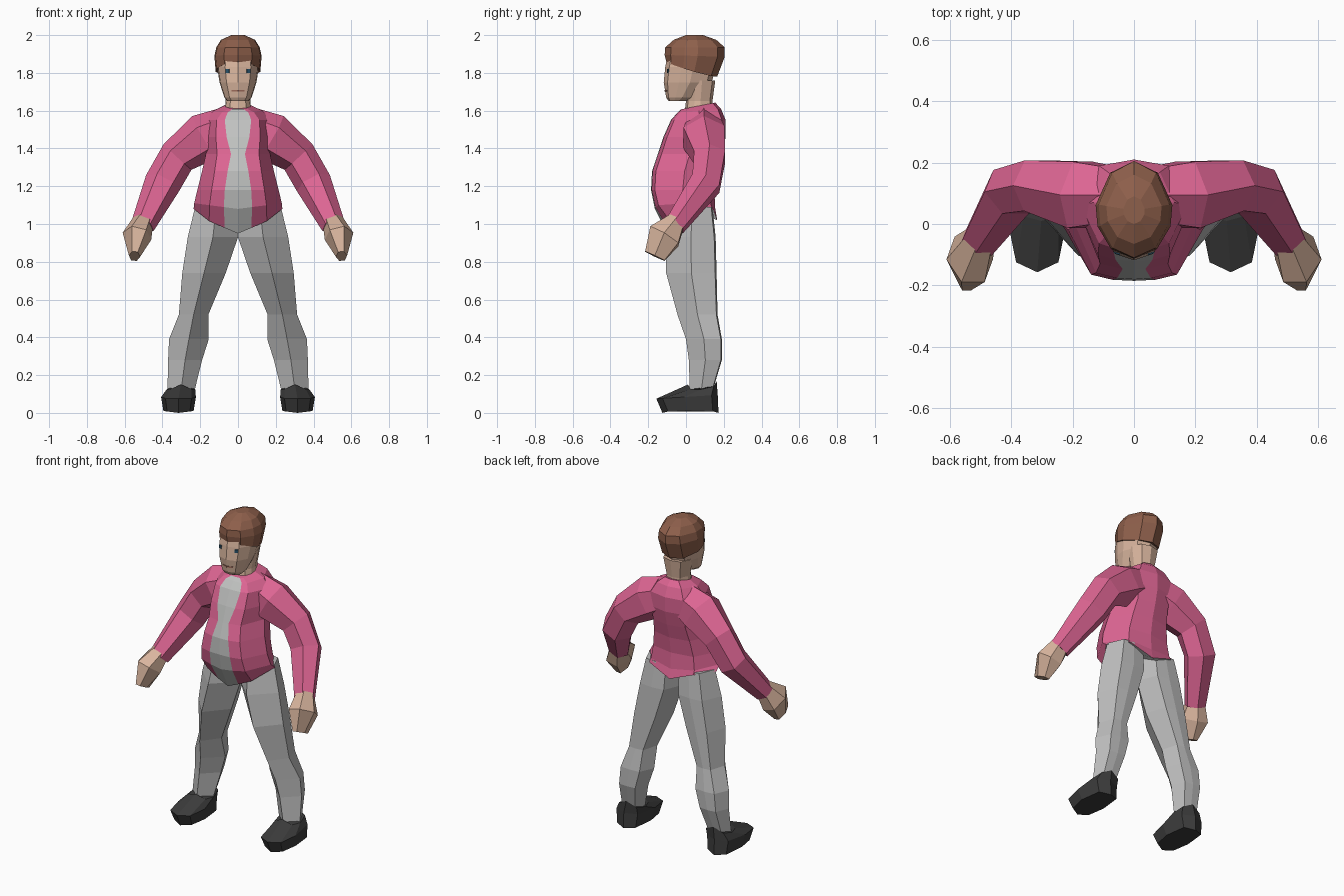
import bpy
import bmesh
import math
from mathutils import Vector, Matrix

cube = bpy.data.objects.get("Cube")
if cube:
    bpy.data.objects.remove(cube, do_unlink=True)


def material(name, r, g, b):
    mat = bpy.data.materials.new(name)
    mat.use_nodes = True
    mat.diffuse_color = (r, g, b, 1)
    mat.node_tree.nodes["Principled BSDF"].inputs["Base Color"].default_value = (r, g, b, 1)
    return mat


PINK = material("jacket pink", 0.72, 0.13, 0.29)
GREY = material("trouser grey", 0.52, 0.52, 0.52)
SHIRT = material("shirt light grey", 0.53, 0.54, 0.53)
SKIN = material("skin", 0.69, 0.46, 0.34)
HAIR = material("hair brown", 0.27, 0.115, 0.07)
SHOE = material("shoe charcoal", 0.045, 0.045, 0.045)
EYE = material("eye blue", 0.02, 0.08, 0.14)
LIP = material("lip brown", 0.33, 0.14, 0.10)


def finish(name, bm, mats):
    bmesh.ops.recalc_face_normals(bm, faces=bm.faces)
    mesh = bpy.data.meshes.new(name)
    bm.to_mesh(mesh)
    bm.free()
    for mat in mats:
        mesh.materials.append(mat)
    obj = bpy.data.objects.new(name, mesh)
    bpy.context.collection.objects.link(obj)
    return obj


def skin_rings(name, rings, mats, rule=None):
    """Join rings of points into a closed, flat-faced body."""
    bm = bmesh.new()
    loops = [[bm.verts.new(p) for p in ring] for ring in rings]
    n = len(loops[0])
    for a, b in zip(loops, loops[1:]):
        for i in range(n):
            j = (i + 1) % n
            face = bm.faces.new((a[i], a[j], b[j], b[i]))
            if rule:
                face.material_index = rule(i, n)
    bm.faces.new(loops[0])
    cap = bm.faces.new(loops[-1])
    cap.material_index = len(mats) - 1
    return finish(name, bm, mats)


def level_ring(half, z, w, front, back, xc=0, tilt=0, sag=0, side=1):
    """Ring around z from a half outline of (width, depth) fractions."""
    outline = half + [(-x, y) for x, y in half[-2:0:-1]]
    return [(side * (xc + x * w), front + y * (back - front),
             z + tilt * (y - 0.5) + sag * abs(x)) for x, y in outline]


def tube(name, stations, mat, side, sides=6):
    """Tube through stations of (x, y, z, outward radius, depth radius)."""
    centres = [Vector(s[:3]) for s in stations]
    rings = []
    for i, (c, s) in enumerate(zip(centres, stations)):
        along = (centres[min(i + 1, len(centres) - 1)] - centres[max(i - 1, 0)]).normalized()
        depth = Vector((0, 1, 0))
        depth = (depth - along * depth.dot(along)).normalized()
        out = depth.cross(along)
        ring = []
        for k in range(sides):
            a = math.tau * k / sides
            p = c + out * (s[3] * math.cos(a)) + depth * (s[4] * math.sin(a))
            ring.append((side * p.x, p.y, p.z))
        rings.append(ring)
    skin_rings(name, rings, [mat])


def plate(name, x, y, z, width, height, mat, side):
    """Thin painted detail lying on the slanted face front."""
    bm = bmesh.new()
    bmesh.ops.create_cube(bm, size=1)
    place = (Matrix.Translation((side * x, y, z)) @ Matrix.Rotation(side * 0.33, 4, "Z")
             @ Matrix.Diagonal((width, 0.008, height, 1)))
    bmesh.ops.transform(bm, matrix=place, verts=bm.verts)
    finish(name, bm, [mat])


# Jacket body with the shirt showing as a strip down the front
rings = []
for z, w, front, back, strip, tilt, sag in [
        (1.625, 0.075, -0.025, 0.155, 0.03, 0.035, 0),
        (1.60, 0.13, -0.045, 0.185, 0.055, 0.02, 0),
        (1.55, 0.175, -0.08, 0.21, 0.07, 0, 0),
        (1.46, 0.18, -0.12, 0.21, 0.06, 0, 0),
        (1.37, 0.17, -0.15, 0.19, 0.037, 0, 0),
        (1.28, 0.19, -0.18, 0.165, 0.055, 0, 0),
        (1.18, 0.215, -0.185, 0.15, 0.07, 0, 0),
        (1.08, 0.232, -0.165, 0.155, 0.075, 0, 0.03),
        (0.985, 0.235, -0.10, 0.165, 0.07, 0.07, 0.095)]:
    half = [(0, 0), (strip / w, 0.01), (0.65, 0.06), (1, 0.5), (0.65, 0.93), (0, 1)]
    rings.append(level_ring(half, z, w, front, back, tilt=tilt, sag=sag))
skin_rings("jacket", rings, [PINK, SHIRT, GREY],
           lambda i, n: 1 if i in (0, n - 1) else 0)

# Neck, head and hair
ROUND = [(0, 0), (0.62, 0.08), (0.95, 0.32), (1, 0.55), (0.7, 0.9), (0, 1)]
skin_rings("neck", [level_ring(ROUND, *s) for s in [
    (1.57, 0.075, -0.01, 0.14), (1.65, 0.065, 0.0, 0.14), (1.76, 0.085, 0.0, 0.155)]], [SKIN])
skin_rings("head", [level_ring(ROUND, *s) for s in [
    (1.65, 0.055, -0.092, 0.0), (1.67, 0.072, -0.105, 0.05), (1.75, 0.098, -0.118, 0.135),
    (1.83, 0.11, -0.11, 0.16), (1.93, 0.095, -0.09, 0.16)]], [SKIN])
CROWN = [(0, 0), (0.6, 0.1), (0.95, 0.33), (1, 0.55), (0.62, 0.88), (0, 1)]
skin_rings("hair", [level_ring(CROWN, *s, tilt=t, sag=g) for s, t, g in [
    ((1.82, 0.118, -0.105, 0.165), -0.08, -0.01), ((1.89, 0.125, -0.113, 0.205), -0.01, 0),
    ((1.935, 0.115, -0.11, 0.205), 0, 0), ((1.975, 0.09, -0.065, 0.16), 0, 0),
    ((2.0, 0.035, 0.0, 0.09), 0, 0)]], [HAIR])

LEG = [(0, 0), (1, 0.5), (0.62, 0.97), (0, 1)]
FOOT = [(0, 0), (0.75, 0.1), (1, 0.45), (0.8, 0.9), (0, 1)]
for label, side in (("left", 1), ("right", -1)):
    # Face details
    plate(label + "_eye", 0.055, -0.094, 1.81, 0.021, 0.02, EYE, side)
    plate(label + "_mouth_half", 0.017, -0.1045, 1.705, 0.036, 0.008, LIP, side)

    # Sleeve and hand
    tube(label + "_sleeve", [
        (0.05, 0.095, 1.515, 0.108, 0.10),
        (0.175, 0.095, 1.46, 0.13, 0.125),
        (0.32, 0.125, 1.355, 0.10, 0.095),
        (0.40, 0.105, 1.215, 0.097, 0.09),
        (0.505, -0.06, 0.99, 0.064, 0.06)], PINK, side)
    tube(label + "_hand", [
        (0.50, -0.045, 1.02, 0.055, 0.05),
        (0.535, -0.115, 0.935, 0.078, 0.10),
        (0.548, -0.165, 0.83, 0.03, 0.065)], SKIN, side)

    # Trouser leg with one ridge down the front
    skin_rings(label + "_leg", [
        level_ring(LEG, z, w, front, back, xc=xc, side=side)
        for z, xc, w, front, back in [
            (1.09, 0.115, 0.112, -0.07, 0.14),
            (0.93, 0.133, 0.133, -0.105, 0.157),
            (0.74, 0.18, 0.115, -0.105, 0.162),
            (0.52, 0.235, 0.078, -0.045, 0.167),
            (0.39, 0.26, 0.105, 0.0, 0.19),
            (0.28, 0.28, 0.09, 0.015, 0.19),
            (0.13, 0.30, 0.073, 0.02, 0.145)]], [GREY])

    # Shoe, with a raised tongue and heel
    skin_rings(label + "_shoe", [
        level_ring(FOOT, z, w, front, back, xc=xc, side=side, tilt=tilt, sag=sag)
        for z, xc, w, front, back, tilt, sag in [
            (0.0, 0.315, 0.08, -0.125, 0.172, 0, 0.01),
            (0.085, 0.315, 0.092, -0.157, 0.168, 0.02, 0),
            (0.16, 0.302, 0.076, 0.01, 0.162, 0.02, -0.035)]], [SHOE])
